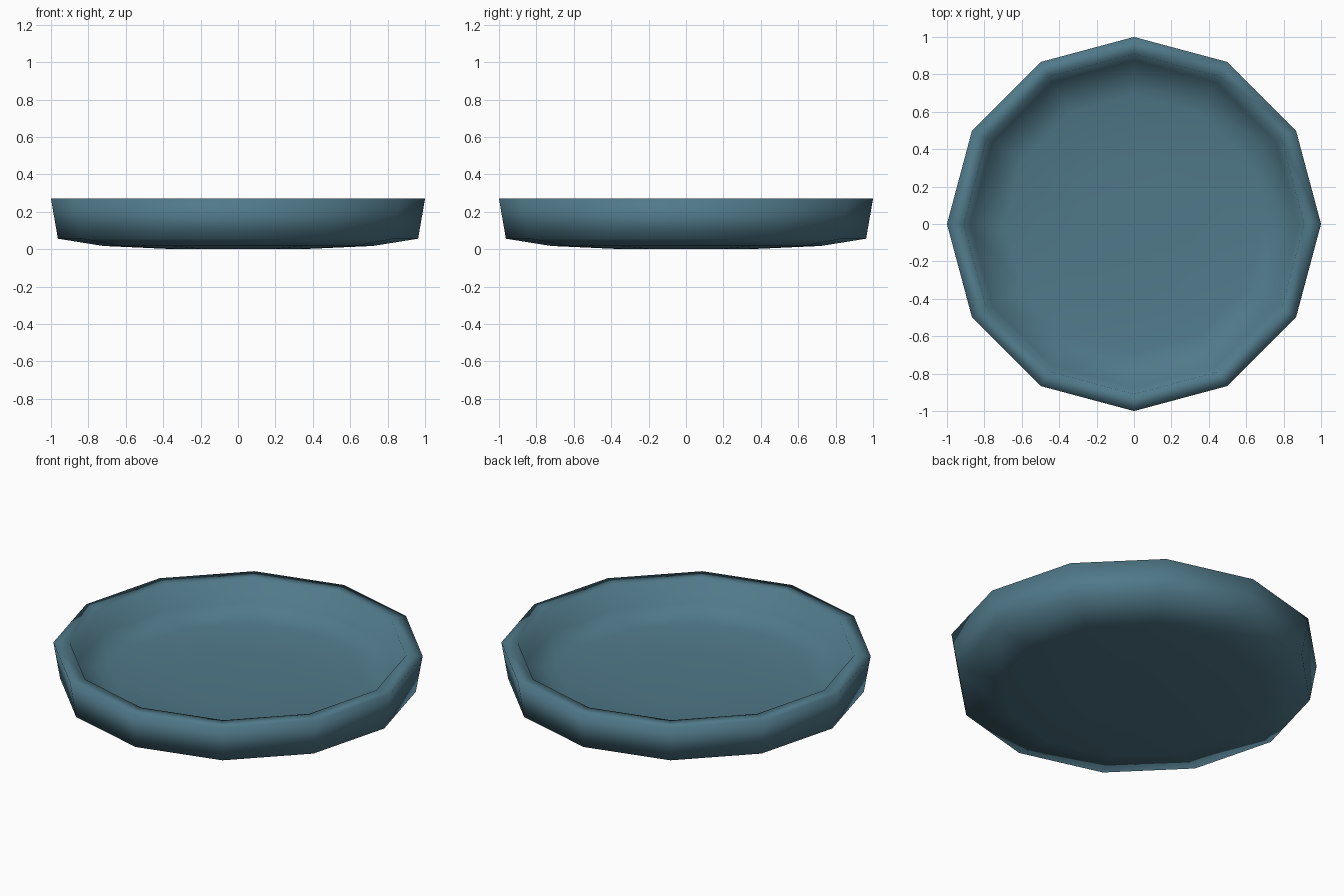
import bpy, bmesh, math

if "Cube" in bpy.data.objects:
    bpy.data.objects.remove(bpy.data.objects["Cube"])

# Glaze colour
mat = bpy.data.materials.new("dusty teal")
mat.diffuse_color = (0.08, 0.19, 0.25, 1)
mat.use_nodes = True
mat.node_tree.nodes["Principled BSDF"].inputs["Base Color"].default_value = mat.diffuse_color

# Profile (radius, height): underside, outer wall, rim, inner wall, floor
profile = [(0.34, 0.0), (0.72, 0.017), (0.963, 0.056), (1.0, 0.27),
           (0.91, 0.27), (0.875, 0.14), (0.69, 0.10), (0.33, 0.085)]
SIDES = 12

# Twelve-sided shallow dish
bm = bmesh.new()
rings = [[bm.verts.new((r * math.cos(2 * math.pi * i / SIDES),
                        r * math.sin(2 * math.pi * i / SIDES), z))
          for i in range(SIDES)] for r, z in profile]
for a, b in zip(rings, rings[1:]):
    for i in range(SIDES):
        j = (i + 1) % SIDES
        bm.faces.new((a[i], a[j], b[j], b[i]))
bm.faces.new(rings[0][::-1])
bm.faces.new(rings[-1])
bmesh.ops.recalc_face_normals(bm, faces=bm.faces[:])
for f in bm.faces:
    f.smooth = True

mesh = bpy.data.meshes.new("dish")
bm.to_mesh(mesh)
bm.free()
mesh.materials.append(mat)
dish = bpy.data.objects.new("dish", mesh)
bpy.context.collection.objects.link(dish)
